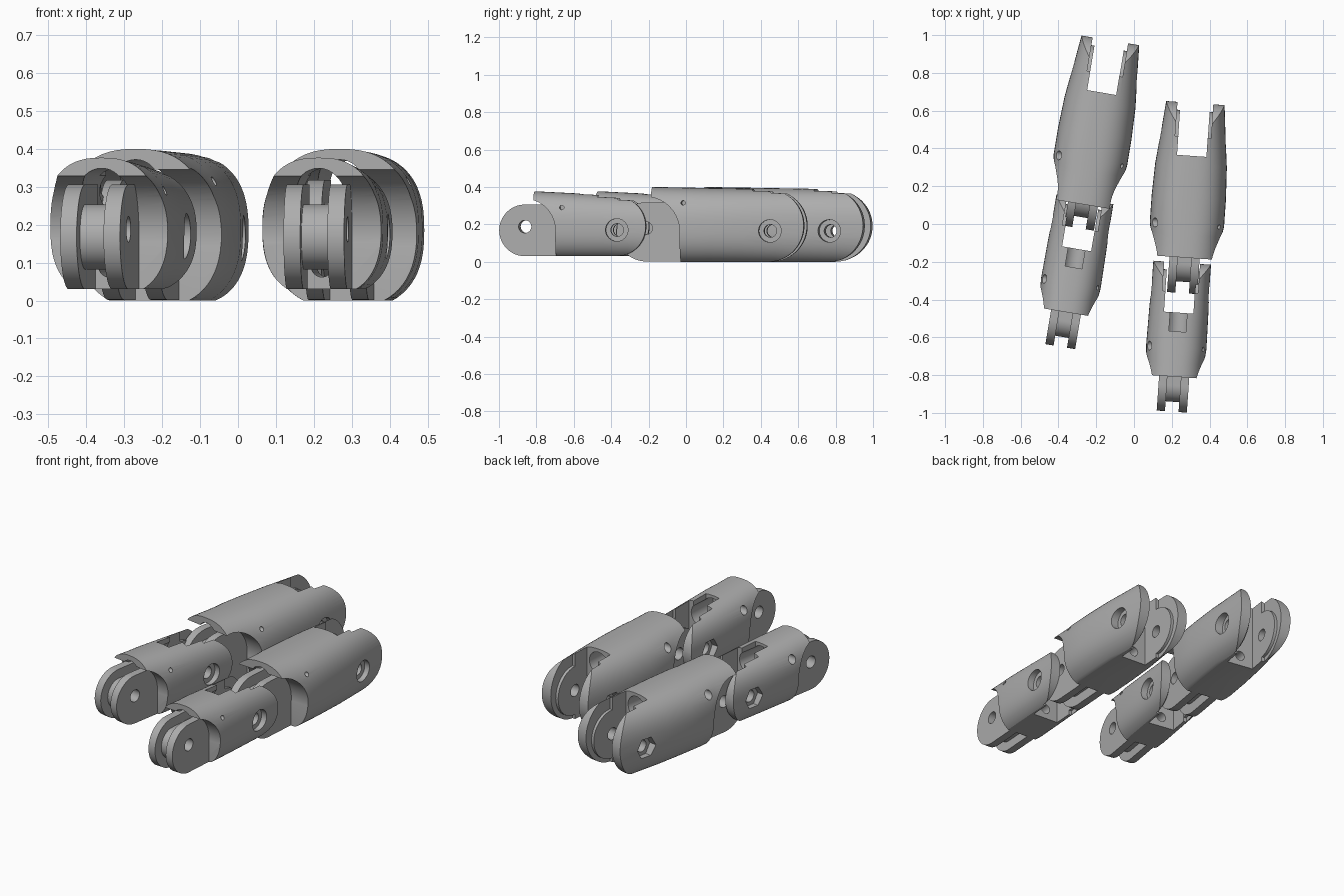
import bpy, bmesh, math
from mathutils import Matrix

if "Cube" in bpy.data.objects:
    bpy.data.objects.remove(bpy.data.objects["Cube"], do_unlink=True)

grey = bpy.data.materials.new("plain_grey")
grey.use_nodes = True
grey.diffuse_color = (0.42, 0.42, 0.42, 1)
grey.node_tree.nodes["Principled BSDF"].inputs["Base Color"].default_value = (0.42, 0.42, 0.42, 1)


def finish(bm, name):
    bmesh.ops.recalc_face_normals(bm, faces=bm.faces)
    mesh = bpy.data.meshes.new(name)
    bm.to_mesh(mesh)
    bm.free()
    ob = bpy.data.objects.new(name, mesh)
    bpy.context.collection.objects.link(ob)
    mesh.materials.append(grey)
    return ob


def loft(rings, name):
    bm = bmesh.new()
    loops = [[bm.verts.new(p) for p in ring] for ring in rings]
    n = len(loops[0])
    for a, b in zip(loops, loops[1:]):
        for i in range(n):
            bm.faces.new((a[i], a[(i + 1) % n], b[(i + 1) % n], b[i]))
    bm.faces.new(loops[0])
    bm.faces.new(loops[-1])
    return finish(bm, name)


def slab(points, x0, x1, name="slab"):
    """Side profile in y and z, extruded along x."""
    return loft([[(x, y, z) for y, z in points] for x in (x0, x1)], name)


def box(x, y0, y1, z0, z1):
    return slab([(y0, z0), (y1, z0), (y1, z1), (y0, z1)], -x, x)


def circle(y, z, r, n=40, start=0.0, sweep=2 * math.pi):
    return [(y + r * math.cos(start + sweep * i / n), z + r * math.sin(start + sweep * i / n))
            for i in range(n)]


def rounded(y, z, r, y_end):
    """Half-round at the front, square at the back."""
    arc = circle(y, z, r, 33, math.pi / 2, math.pi * 33 / 32)
    return arc + [(y_end, z - r), (y_end, z + r)]


def tunnel(z, r, y0, y1):
    ring = circle(0, z, r, 32)
    return loft([[(x, y, h) for x, h in ring] for y in (y0, y1)], "tunnel")


def combine(ob, tool, operation):
    mod = ob.modifiers.new("combine", 'BOOLEAN')
    mod.operation, mod.object, mod.solver = operation, tool, 'EXACT'
    bpy.context.view_layer.objects.active = ob
    bpy.ops.object.modifier_apply(modifier=mod.name)
    bpy.data.objects.remove(tool, do_unlink=True)


def shell(widths, top0, top1, bottom, hood, name):
    """Rounded outer casing, tapered along its length."""
    rings = []
    for y, w in [(0.02, widths[0][1])] + widths + [(hood, widths[-1][1])]:
        top = top0 + (top1 - top0) * min(1, max(0, y / hood))
        low = bottom - 0.02
        mid, half = (top + low) / 2, (top - low) / 2
        ring = []
        for i in range(64):
            c, s = math.cos(math.tau * i / 64), math.sin(math.tau * i / 64)
            ring.append((w * math.copysign(abs(c) ** 0.8, c), y,
                         mid + half * math.copysign(abs(s) ** 0.8, s)))
        rings.append(ring)
    return loft(rings, name)


def segment(name, place, angle, widths, top0, top1, bottom, hood, slot, hole,
            hinge, hinge_r, pin, notch):
    body = shell(widths, top0, top1, bottom, hood, name)
    half_w = widths[1][1]

    # rounded fork end and flat underside
    r = (top0 - bottom) / 2
    cap = circle(-r, bottom + r, r, 33, -math.pi / 2, math.pi * 33 / 32)
    cap += [(-r - 0.05, 0.5), (-2, 0.5), (-2, bottom)]
    combine(body, slab(cap, -0.5, 0.5), 'INTERSECT')

    # clearance around the front hinge, leaving the hood above it
    hy, hz = hinge
    clear = hinge_r + 0.03
    combine(body, slab(circle(hy, hz, clear, 64), -0.4, 0.4), 'DIFFERENCE')
    combine(body, box(0.41, -2, hy + clear - 0.001, -0.1, hz), 'DIFFERENCE')

    # fork slot, wider past the hinge, with round bosses on the arms
    combine(body, box(0.078, slot, 0.1, -0.1, 0.6), 'DIFFERENCE')
    combine(body, box(0.095, hole[0], 0.11, -0.11, 0.61), 'DIFFERENCE')
    for s in (-1, 1):
        boss = circle(hole[0], hole[1], r * 0.72)
        combine(body, slab(boss, s * 0.0785, s * 0.11), 'UNION')

    # cable tunnels
    combine(body, tunnel(top1 - 0.09, 0.062, hood - 0.05, slot + 0.03), 'DIFFERENCE')
    combine(body, tunnel(bottom + 0.06, 0.028, hood - 0.05, slot + 0.03), 'DIFFERENCE')
    if notch:
        combine(body, box(0.045, slot - 0.1, slot + 0.03, top0 - 0.04, 0.6), 'DIFFERENCE')

    # tongue: two prongs around a smaller web
    back = hy + hinge_r + 0.07
    for s in (-1, 1):
        prong = slab(rounded(hy, hz, hinge_r, back), s * 0.036, s * 0.08)
        combine(body, prong, 'UNION')
    combine(body, slab(rounded(hy, hz, hinge_r * 0.62, back - 0.01), -0.05, 0.05), 'UNION')

    # axle holes, round recess on one arm and hexagonal on the other
    combine(body, slab(circle(hy, hz + 0.02, 0.034), -0.3, 0.3), 'DIFFERENCE')
    combine(body, slab(circle(hole[0], hole[1], 0.034), -0.31, 0.31), 'DIFFERENCE')
    combine(body, slab(circle(hole[0], hole[1], 0.06), half_w - 0.035, 0.32), 'DIFFERENCE')
    combine(body, slab(circle(hole[0], hole[1], 0.062, 6), -0.32, 0.035 - half_w), 'DIFFERENCE')

    # retaining pin holes
    combine(body, slab(circle(*pin, 0.012, 16), 0.09, 0.3), 'DIFFERENCE')
    combine(body, slab(circle(*pin, 0.024, 24), -0.3, -0.09), 'DIFFERENCE')

    body.matrix_world = (Matrix.Translation((place[0], place[1], 0))
                         @ Matrix.Rotation(-math.radians(angle), 4, 'Z'))
    bpy.ops.object.select_all(action='DESELECT')
    body.select_set(True)
    bpy.context.view_layer.objects.active = body
    bpy.ops.object.shade_smooth_by_angle(angle=math.radians(30))


LARGE = dict(widths=[(0, 0.155), (-0.15, 0.17), (-0.33, 0.19), (-0.5, 0.197),
                     (-0.64, 0.197), (-0.7, 0.188)],
             top0=0.385, top1=0.4, bottom=0, slot=-0.28, hole=(-0.18, 0.165),
             hinge=(-0.85, 0.16), hinge_r=0.158, pin=(-0.645, 0.315), notch=False)
SMALL = dict(widths=[(0, 0.153), (-0.1, 0.153), (-0.25, 0.157), (-0.45, 0.16), (-0.53, 0.153)],
             top0=0.347, top1=0.377, bottom=0.03, hood=-0.605, slot=-0.265,
             hole=(-0.155, 0.17), hinge=(-0.652, 0.168), hinge_r=0.138,
             pin=(-0.45, 0.29), notch=True)

segment("left_large_segment", (0.325, 0.64), 4, hood=-0.82, **LARGE)
segment("left_small_segment", (0.255, -0.205), 4, **SMALL)
segment("right_large_segment", (-0.125, 0.972), 9.5, hood=-0.88, **LARGE)
segment("right_small_segment", (-0.26, 0.13), 9.5, **SMALL)
